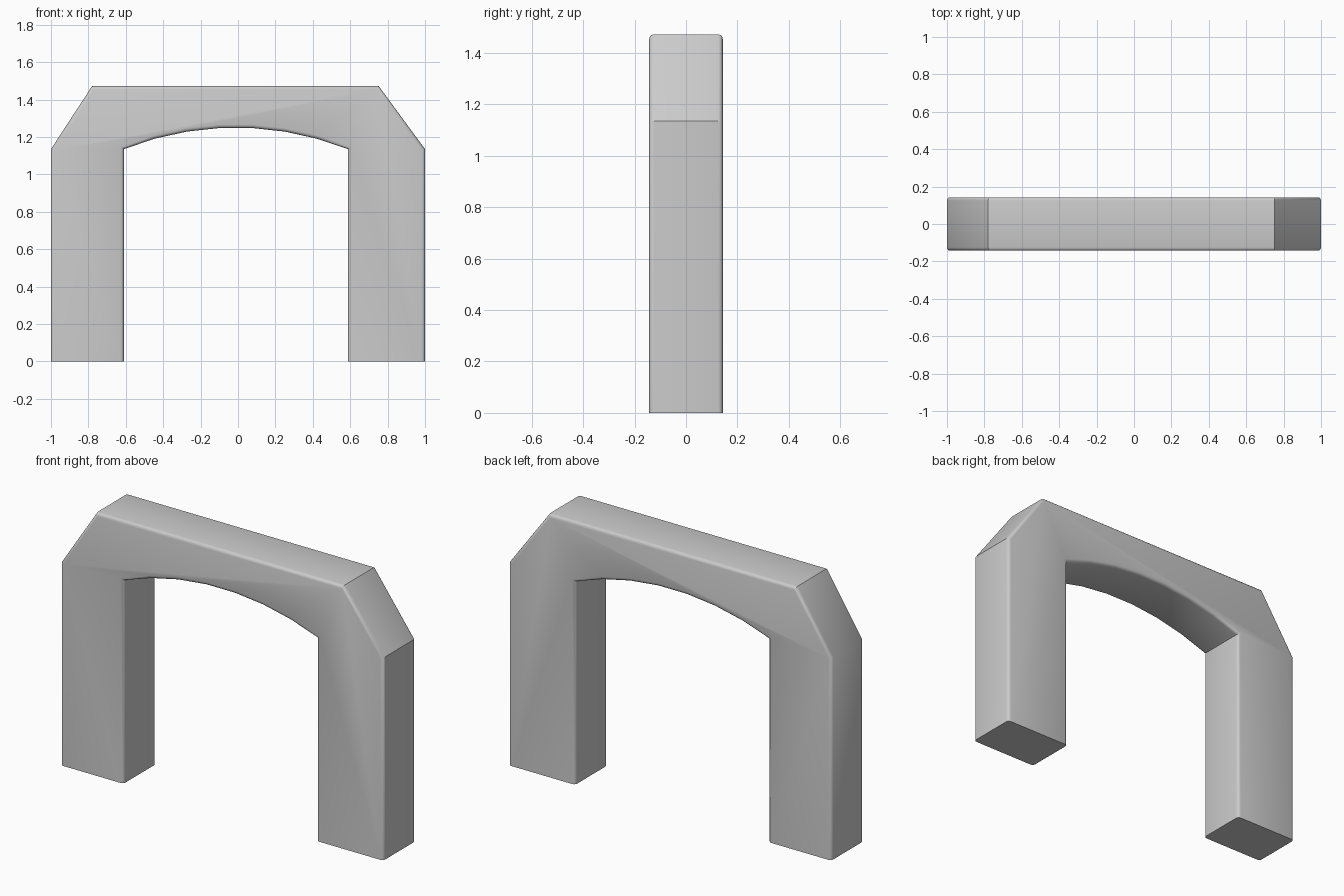
import bpy, bmesh, math

if "Cube" in bpy.data.objects:
    bpy.data.objects.remove(bpy.data.objects["Cube"])

HALF_DEPTH = 0.143
SPRING_Z = 1.135      # where the legs end and the arch begins
CROWN_Z = 1.25
INNER_L, INNER_R = -0.61, 0.587
ARCH_STEPS = 7

# Shallow circular underside of the arch, from left leg to right leg
half = (INNER_R - INNER_L) / 2
mid = (INNER_R + INNER_L) / 2
rise = CROWN_Z - SPRING_Z
radius = (half ** 2 + rise ** 2) / (2 * rise)
span = math.asin(half / radius)
arch = []
for i in range(ARCH_STEPS + 1):
    a = -span + 2 * span * i / ARCH_STEPS
    arch.append((mid + radius * math.sin(a), CROWN_Z - radius + radius * math.cos(a)))

# Front outline: legs, arch underside, chamfered shoulders, flat top
outline = [(-1, 0), (INNER_L, 0)] + arch + [
    (INNER_R, 0), (1, 0), (1, SPRING_Z), (0.752, 1.472), (-0.78, 1.472), (-1, SPRING_Z)]

# Extrude the outline through the depth
bm = bmesh.new()
front = bm.faces.new([bm.verts.new((x, -HALF_DEPTH, z)) for x, z in outline])
ext = bmesh.ops.extrude_face_region(bm, geom=[front], use_keep_orig=True)
for v in ext["geom"]:
    if isinstance(v, bmesh.types.BMVert):
        v.co.y = HALF_DEPTH
bmesh.ops.recalc_face_normals(bm, faces=bm.faces[:])

# Round the front and back outline, leaving the feet square at the ground
edges = []
for e in bm.edges:
    a, b = (v.co for v in e.verts)
    if abs(a.y - b.y) < 1e-4 and max(a.z, b.z) > 1e-4:
        edges.append(e)
bmesh.ops.bevel(bm, geom=edges, offset=0.018, offset_type='OFFSET', segments=3,
                profile=0.5, affect='EDGES', clamp_overlap=True)
bmesh.ops.recalc_face_normals(bm, faces=bm.faces[:])

mesh = bpy.data.meshes.new("archway")
bm.to_mesh(mesh)
bm.free()
archway = bpy.data.objects.new("archway", mesh)
bpy.context.collection.objects.link(archway)

# Smooth rounded edges, crisp corners
bpy.context.view_layer.objects.active = archway
archway.select_set(True)
bpy.ops.object.shade_smooth_by_angle(angle=math.radians(32))
